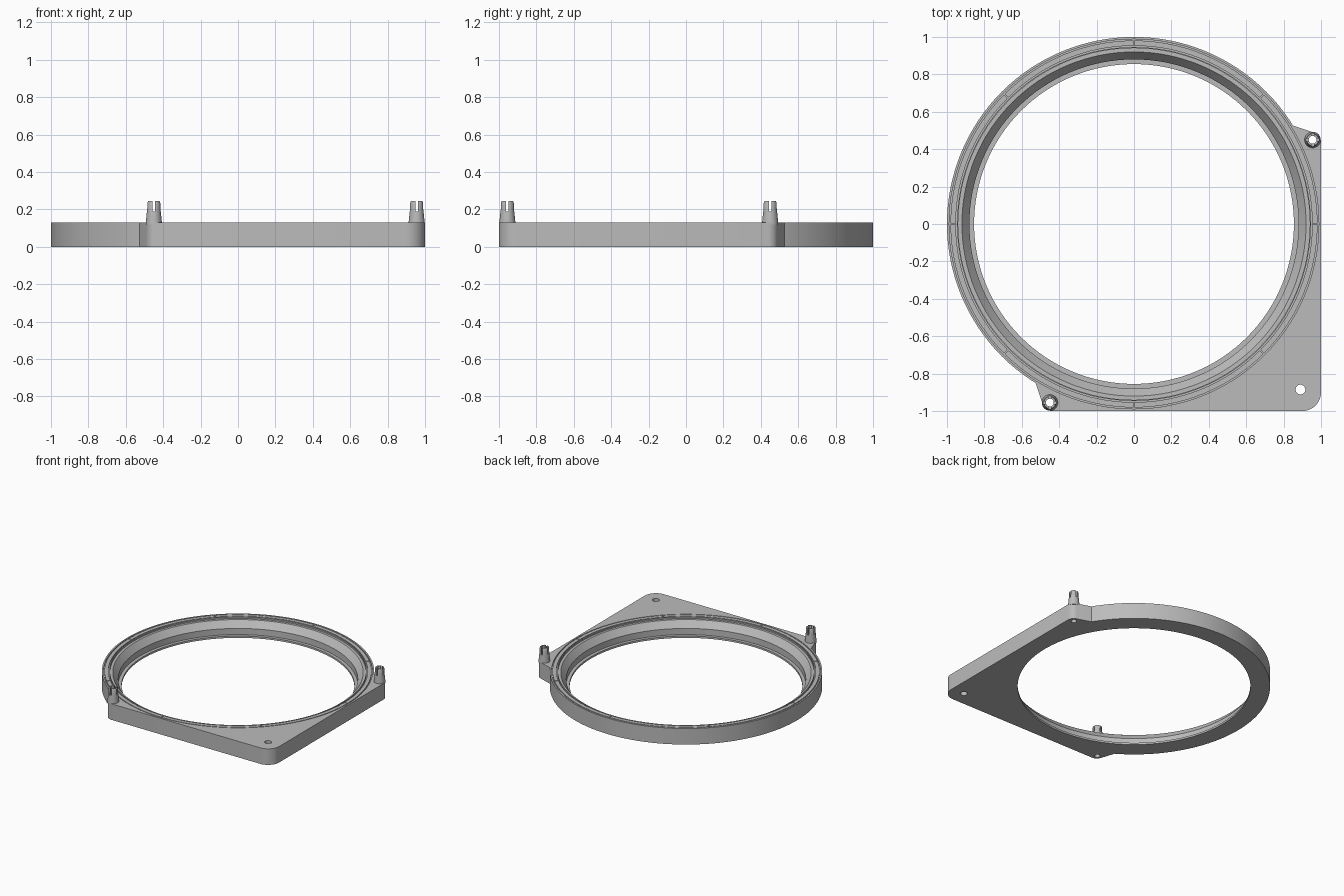
import bpy, bmesh
from math import radians, cos, sin, pi
from mathutils import Matrix, Vector

cube = bpy.data.objects.get("Cube")
if cube:
    bpy.data.objects.remove(cube, do_unlink=True)

grey = bpy.data.materials.new("matte_grey")
grey.use_nodes = True
COLOUR = (0.5, 0.5, 0.5, 1)
grey.diffuse_color = COLOUR
grey.node_tree.nodes["Principled BSDF"].inputs["Base Color"].default_value = COLOUR

TOP = 0.13
PEGS = {"left_peg": (0.955, 0.45), "front_peg": (-0.45, -0.955)}
SCREW_HOLE = (0.89, -0.885)


def finish(name, bm):
    bmesh.ops.recalc_face_normals(bm, faces=bm.faces)
    mesh = bpy.data.meshes.new(name)
    bm.to_mesh(mesh)
    bm.free()
    mesh.materials.append(grey)
    obj = bpy.data.objects.new(name, mesh)
    bpy.context.collection.objects.link(obj)
    return obj


def lathe(name, profile, steps, centre=(0, 0)):
    """Spin a closed (radius, height) profile around a vertical axis."""
    bm = bmesh.new()
    rings = []
    for i in range(steps):
        a = 2 * pi * i / steps
        rings.append([bm.verts.new((centre[0] + r * cos(a), centre[1] + r * sin(a), z))
                      for r, z in profile])
    n = len(profile)
    for i in range(steps):
        a, b = rings[i], rings[(i + 1) % steps]
        for j in range(n):
            k = (j + 1) % n
            bm.faces.new((a[j], b[j], b[k], a[k]))
    return finish(name, bm)


def add_box(bm, size, place):
    bmesh.ops.create_cube(bm, size=1, matrix=place @ Matrix.Diagonal((*size, 1)))


def carve(obj, bm):
    """Subtract the cutter mesh and keep the result."""
    cutter = finish("cutter", bm)
    cutter.hide_render = True
    mod = obj.modifiers.new("carve", "BOOLEAN")
    mod.operation, mod.solver, mod.object = "DIFFERENCE", "EXACT", cutter
    mod.use_self = True
    graph = bpy.context.evaluated_depsgraph_get()
    mesh = bpy.data.meshes.new_from_object(obj.evaluated_get(graph))
    obj.modifiers.clear()
    obj.data = mesh
    bpy.data.objects.remove(cutter, do_unlink=True)


def smooth(obj):
    bpy.ops.object.select_all(action="DESELECT")
    obj.select_set(True)
    bpy.context.view_layer.objects.active = obj
    bpy.ops.object.shade_smooth_by_angle(angle=radians(30))


# Ring: stepped, tapered bore with two fine grooves on the rim
def groove(r, width=0.007, depth=0.01):
    return [(r, TOP), (r, TOP - depth), (r + width, TOP - depth), (r + width, TOP)]


ring_profile = [(0.855, 0), (0.855, 0.015), (0.88, 0.015), (0.88, 0.065),
                (0.92, 0.118), (0.94, 0.118), (0.94, TOP)]
ring_profile += groove(0.946) + groove(0.981) + [(1, TOP), (1, 0)]
ring = lathe("ring", ring_profile, 128)

# Radial ticks joining the grooves
ticks = bmesh.new()
for i in range(8):
    turn = Matrix.Rotation(i * pi / 4, 4, "Z")
    add_box(ticks, (0.034, 0.006, 0.02), turn @ Matrix.Translation((0.967, 0, TOP)))
carve(ring, ticks)
smooth(ring)

# Corner plate: a tab at each end, mirrored across the diagonal
tab = [(0.84, 0.53), (0.96, 0.49), (0.975, 0.484), (0.988, 0.472), (0.997, 0.456), (1, 0.44)]
outline = [(-y, -x) for x, y in tab]
for i in range(13):
    a = radians(-90 + 7.5 * i)
    outline.append((0.9 + 0.1 * cos(a), -0.9 + 0.1 * sin(a)))
outline += tab[::-1]
start, end, steps = 32.25, -122.25, 60
for i in range(1, steps):
    a = radians(start + (end - start) * i / steps)
    outline.append((0.993 * cos(a), 0.993 * sin(a)))

bm = bmesh.new()
base = bm.faces.new([bm.verts.new((x, y, 0)) for x, y in outline])
raised = bmesh.ops.extrude_face_region(bm, geom=[base])["geom"]
bmesh.ops.translate(bm, vec=Vector((0, 0, TOP)),
                    verts=[v for v in raised if isinstance(v, bmesh.types.BMVert)])
plate = finish("corner_plate", bm)

# Screw hole and peg bores through the plate
holes = bmesh.new()
for (x, y), r in [(SCREW_HOLE, 0.026)] + [(p, 0.021) for p in PEGS.values()]:
    bmesh.ops.create_cone(holes, cap_ends=True, segments=32, radius1=r, radius2=r,
                          depth=0.5, matrix=Matrix.Translation((x, y, 0.1)))
carve(plate, holes)
smooth(plate)

# Hollow tapered pegs with cross slots in the tip
peg_profile = [(0.021, 0.12), (0.043, 0.12), (0.043, TOP), (0.036, 0.2),
               (0.035, 0.235), (0.031, 0.245), (0.021, 0.245)]
for name, (x, y) in PEGS.items():
    peg = lathe(name, peg_profile, 32, (x, y))
    slots = bmesh.new()
    add_box(slots, (0.12, 0.014, 0.08), Matrix.Translation((x, y, 0.23)))
    add_box(slots, (0.014, 0.12, 0.08), Matrix.Translation((x, y, 0.23)))
    carve(peg, slots)
    smooth(peg)
